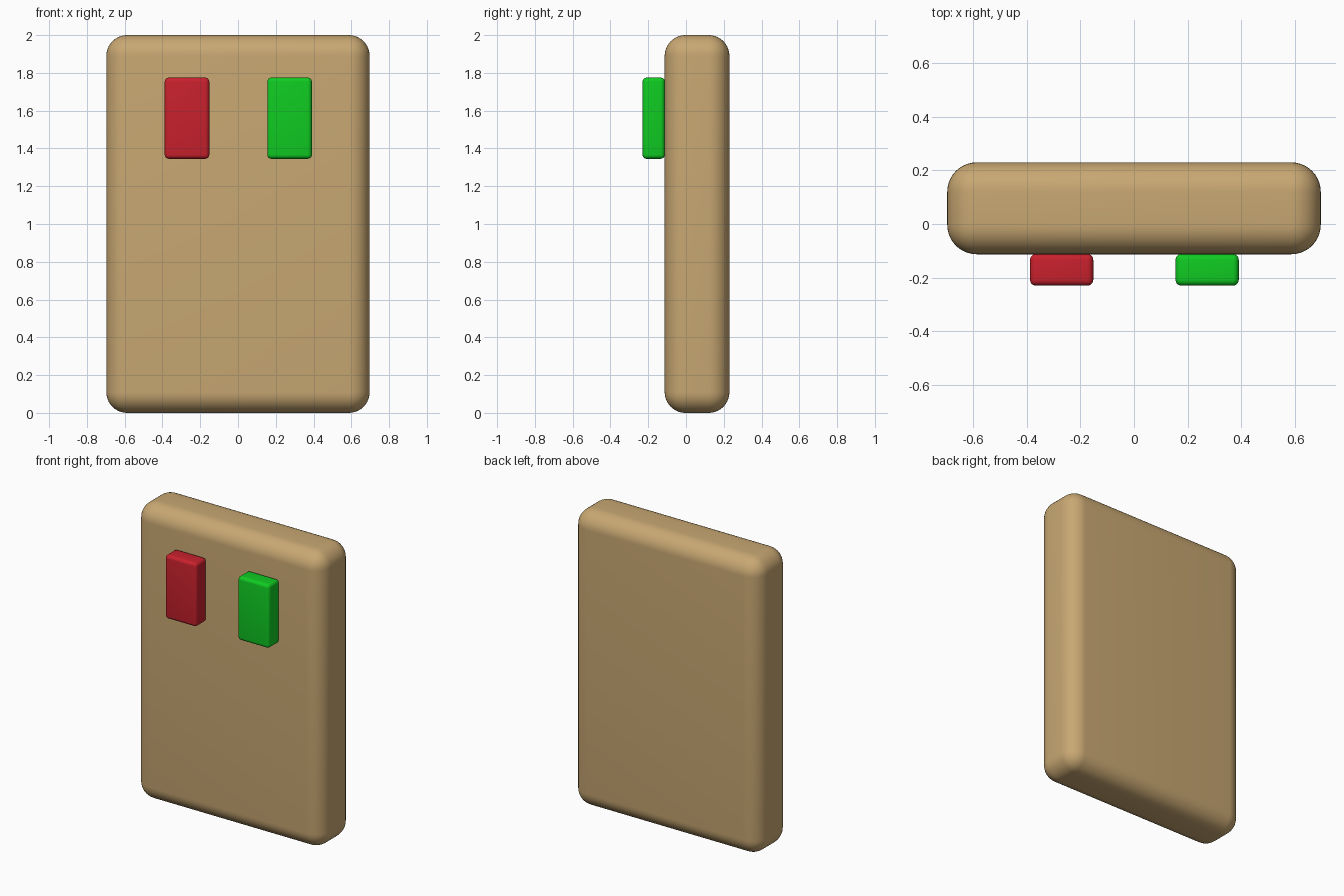
import bpy
import math

cube = bpy.data.objects.get("Cube")
if cube:
    bpy.data.objects.remove(cube, do_unlink=True)


def make_material(name, rgb):
    mat = bpy.data.materials.new(name)
    mat.use_nodes = True
    color = (*rgb, 1.0)
    mat.diffuse_color = color
    mat.node_tree.nodes["Principled BSDF"].inputs["Base Color"].default_value = color
    return mat


def rounded_box(name, low, high, radius, segments, mat):
    """Box between two corners with rounded edges."""
    center = [(a + b) / 2 for a, b in zip(low, high)]
    bpy.ops.mesh.primitive_cube_add(size=1, location=center)
    obj = bpy.context.object
    obj.name = name
    obj.scale = [b - a for a, b in zip(low, high)]
    bpy.ops.object.transform_apply(location=False, rotation=False, scale=True)
    bevel = obj.modifiers.new("rounded_edges", "BEVEL")
    bevel.width = radius
    bevel.segments = segments
    bpy.ops.object.modifier_apply(modifier=bevel.name)
    obj.data.materials.append(mat)
    bpy.ops.object.shade_smooth_by_angle(angle=math.radians(40))
    return obj


tan = make_material("tan", (0.58, 0.39, 0.17))
red = make_material("red", (0.58, 0.015, 0.026))
green = make_material("green", (0.005, 0.6, 0.016))

# Slab body
rounded_box("body", (-0.697, -0.113, 0), (0.697, 0.23, 2), 0.11, 10, tan)

# Raised blocks on the front, the red one on the model's right
for name, x, mat in (("right_block", -0.27, red), ("left_block", 0.273, green)):
    rounded_box(name, (x - 0.118, -0.23, 1.345), (x + 0.118, -0.112, 1.775),
                0.022, 5, mat)
